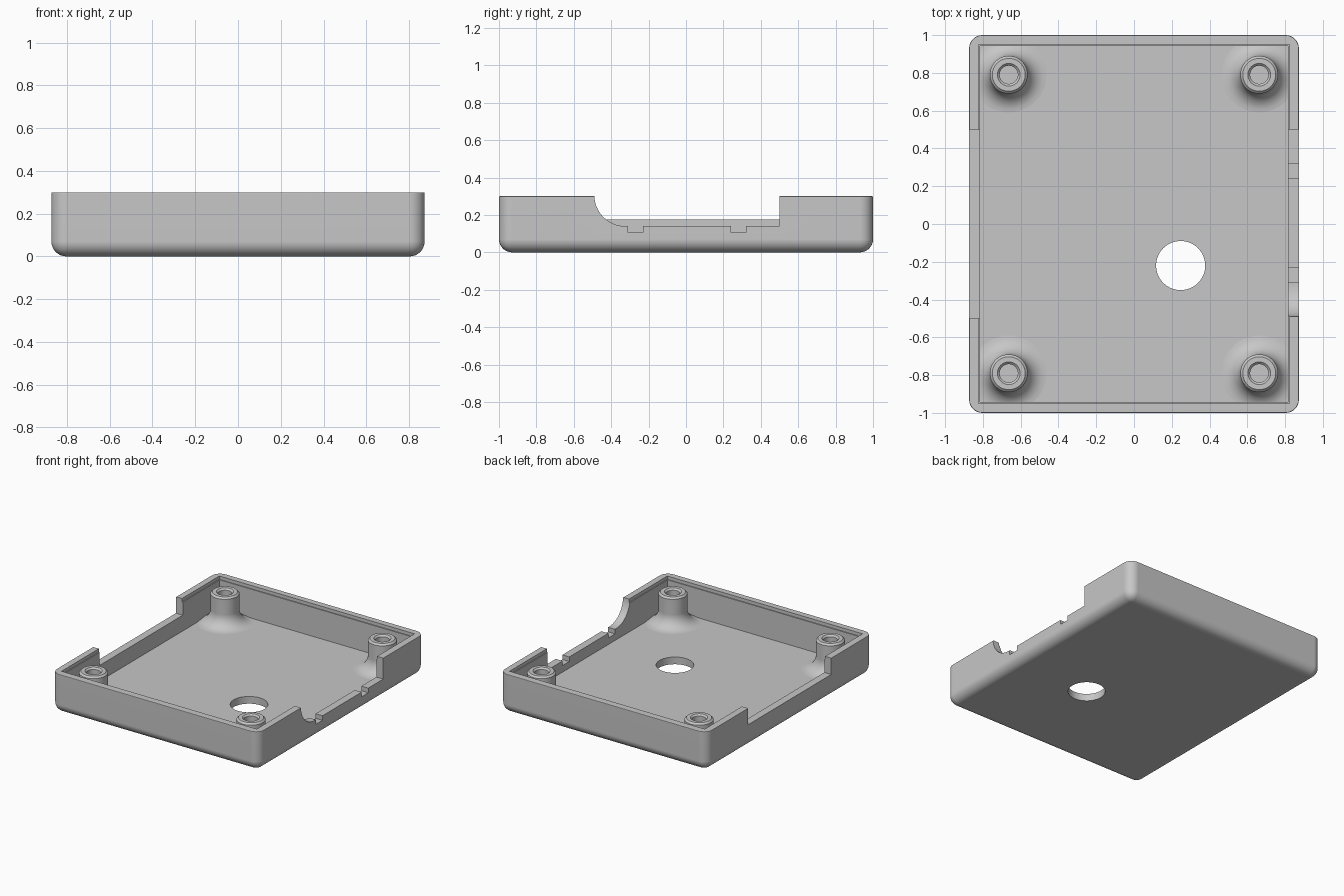
import bpy, bmesh, math

cube = bpy.data.objects.get("Cube")
if cube:
    bpy.data.objects.remove(cube, do_unlink=True)

HX, HY, H = 0.873, 1.0, 0.3     # outer half sizes and height
FLOOR = 0.055                   # floor thickness
ROUND = 0.07                    # corner and bottom rounding

grey = bpy.data.materials.new("light grey plastic")
grey.use_nodes = True
GREY = (0.57, 0.57, 0.57, 1)
grey.diffuse_color = GREY
grey.node_tree.nodes["Principled BSDF"].inputs["Base Color"].default_value = GREY


def to_object(bm, name):
    bmesh.ops.recalc_face_normals(bm, faces=bm.faces)
    mesh = bpy.data.meshes.new(name)
    bm.to_mesh(mesh)
    bm.free()
    mesh.materials.append(grey)
    ob = bpy.data.objects.new(name, mesh)
    bpy.context.collection.objects.link(ob)
    return ob


def box_bm(x0, x1, y0, y1, z0, z1):
    bm = bmesh.new()
    bmesh.ops.create_cube(bm, size=1)
    for v in bm.verts:
        v.co = ((x0 + x1) / 2 + v.co.x * (x1 - x0),
                (y0 + y1) / 2 + v.co.y * (y1 - y0),
                (z0 + z1) / 2 + v.co.z * (z1 - z0))
    return bm


def activate(ob):
    bpy.ops.object.select_all(action='DESELECT')
    ob.select_set(True)
    bpy.context.view_layer.objects.active = ob


def cut(target, bm):
    cutter = to_object(bm, "cutter")
    cutter.hide_render = True
    mod = target.modifiers.new("cut", 'BOOLEAN')
    mod.operation, mod.solver, mod.object = 'DIFFERENCE', 'EXACT', cutter
    activate(target)
    bpy.ops.object.modifier_apply(modifier=mod.name)
    bpy.data.objects.remove(cutter, do_unlink=True)


def smooth(ob):
    activate(ob)
    bpy.ops.object.shade_smooth_by_angle(angle=math.radians(30))
    ob.modifiers.new("weighted normals", 'WEIGHTED_NORMAL').keep_sharp = True


# Outer shell: rounded vertical corners and bottom, tiny rounding on the rim
bm = box_bm(-HX, HX, -HY, HY, 0, H)
lower = [e for e in bm.edges if min(v.co.z for v in e.verts) < 0.01]
bmesh.ops.bevel(bm, geom=lower, offset=ROUND, segments=8, profile=0.5, affect='EDGES')
rim = [e for e in bm.edges if all(v.co.z > H - 0.001 for v in e.verts)]
bmesh.ops.bevel(bm, geom=rim, offset=0.006, segments=2, profile=0.5, affect='EDGES')
case = to_object(bm, "case_tray")

# Cavity with a fine step just below the rim
cut(case, box_bm(-0.815, 0.815, -0.942, 0.942, FLOOR, 0.5))
cut(case, box_bm(-0.822, 0.822, -0.949, 0.949, H - 0.025, 0.5))

# Left-hand viewer side: plain rectangular opening in the wall
cut(case, box_bm(-1, -0.7, -0.5, 0.5, 0.175, 0.5))

# Opposite wall: opening with one curved end and two small slots
R = 0.165
outline = [(0.5, 0.5), (-0.49, 0.5)]
for i in range(13):
    a = math.pi + i * math.pi / 24
    outline.append((-0.325 + R * math.cos(a), 0.305 + R * math.sin(a)))
for y in (-0.31, 0.24):
    outline += [(y, 0.14), (y, 0.105), (y + 0.08, 0.105), (y + 0.08, 0.14)]
outline.append((0.5, 0.14))
bm = bmesh.new()
face = bm.faces.new([bm.verts.new((0.7, y, z)) for y, z in outline])
ext = bmesh.ops.extrude_face_region(bm, geom=[face])
bmesh.ops.translate(bm, vec=(0.3, 0, 0),
                    verts=[g for g in ext["geom"] if isinstance(g, bmesh.types.BMVert)])
cut(case, bm)

# Round hole through the floor
bm = bmesh.new()
bmesh.ops.create_cone(bm, cap_ends=True, segments=64, radius1=0.13, radius2=0.13, depth=0.4)
bmesh.ops.translate(bm, vec=(0.247, -0.22, 0), verts=bm.verts)
cut(case, bm)
smooth(case)

# Screw posts: lathed profile with flared foot, chamfered top and blind hole
FLARE, TOP = 0.1, 0.285
profile = [(0.2, FLOOR - 0.015)]
for i in range(9):
    a = i * math.pi / 16
    profile.append((0.2 - FLARE * math.sin(a), FLOOR + FLARE * (1 - math.cos(a))))
profile += [(0.1, TOP - 0.013), (0.087, TOP), (0.06, TOP),
            (0.048, TOP - 0.012), (0.048, 0.1), (0, 0.1)]
for side, sx in (("left", 1), ("right", -1)):
    for end, sy in (("front", -1), ("back", 1)):
        bm = bmesh.new()
        verts = [bm.verts.new((r, 0, z)) for r, z in profile]
        edges = [bm.edges.new(pair) for pair in zip(verts, verts[1:])]
        bmesh.ops.spin(bm, geom=verts + edges, cent=(0, 0, 0), axis=(0, 0, 1),
                       angle=math.tau, steps=48)
        bmesh.ops.remove_doubles(bm, verts=bm.verts, dist=0.0001)
        foot = [e for e in bm.edges if e.is_boundary]
        bmesh.ops.holes_fill(bm, edges=foot, sides=0)
        post = to_object(bm, f"screw_post_{end}_{side}")
        post.location = (sx * 0.663, sy * 0.79, 0)
        smooth(post)
